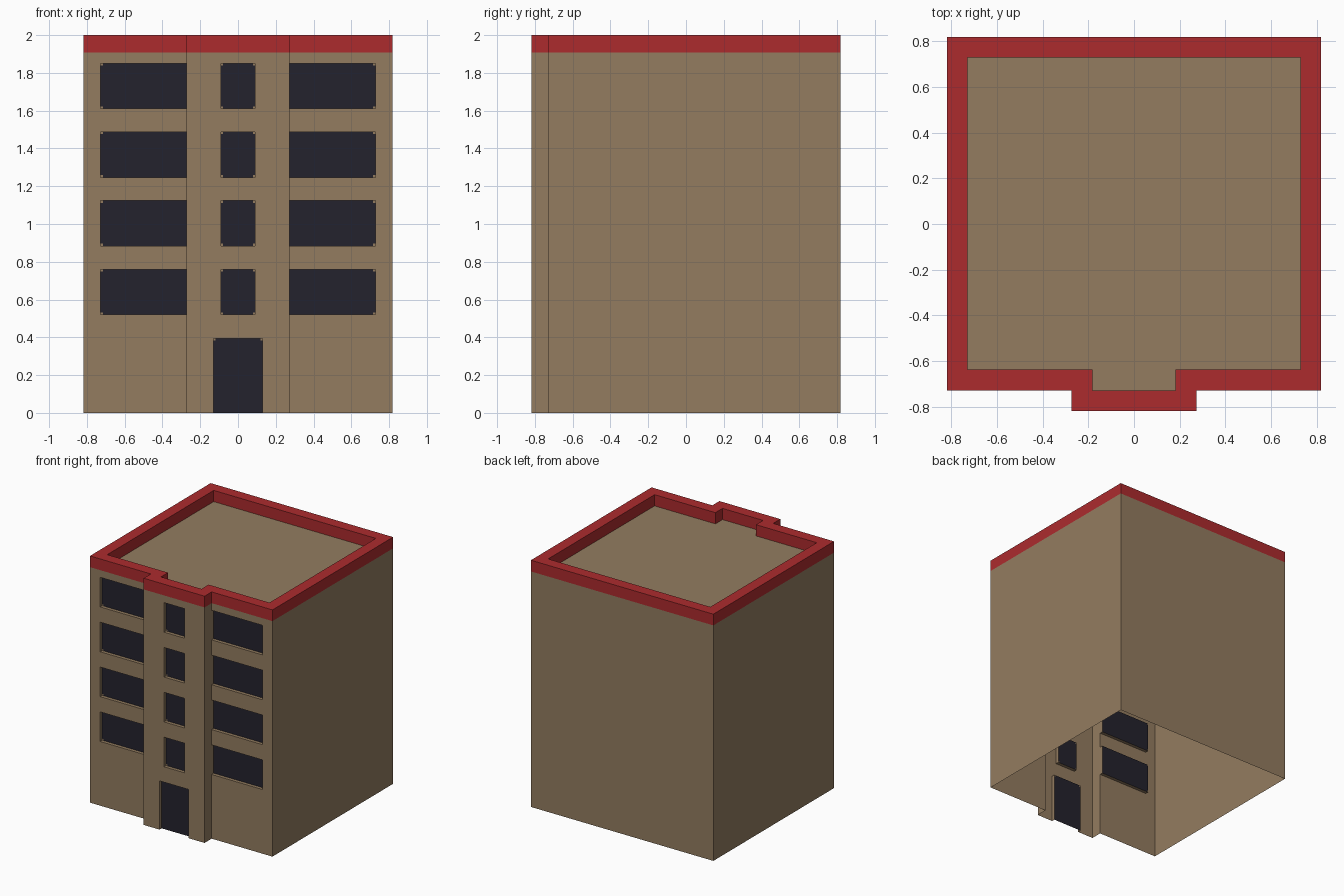
import bpy
import bmesh

if "Cube" in bpy.data.objects:
    bpy.data.objects.remove(bpy.data.objects["Cube"])


def material(name, rgb):
    m = bpy.data.materials.new(name)
    m.diffuse_color = (*rgb, 1)
    m.use_nodes = True
    m.node_tree.nodes["Principled BSDF"].inputs["Base Color"].default_value = m.diffuse_color
    return m


TAN = material("tan wall", (0.292, 0.202, 0.117))
RED = material("red trim", (0.413, 0.024, 0.027))
DARK = material("dark glass", (0.017, 0.016, 0.026))

U = 1 / 11                 # building module
EAVE, TOP = 21 * U, 22 * U
DEPTH = 0.027              # recess of windows and door
DOT = 0.012                # small tan corner blocks of each pane


def make(name, polys, mat):
    """Object from a list of polygons, each a list of points."""
    bm = bmesh.new()
    for p in polys:
        bm.faces.new([bm.verts.new(v) for v in p])
    bmesh.ops.remove_doubles(bm, verts=bm.verts, dist=1e-5)
    mesh = bpy.data.meshes.new(name)
    bm.to_mesh(mesh)
    bm.free()
    mesh.materials.append(mat)
    ob = bpy.data.objects.new(name, mesh)
    bpy.context.collection.objects.link(ob)
    return ob


def strip(a, b, z0, z1):
    return [(*a, z0), (*b, z0), (*b, z1), (*a, z1)]


def panel(x0, x1, z0, z1, y):
    return strip((x0, y), (x1, y), z0, z1)


def mirrored_outline(half):
    """Counter-clockwise footprint from its right half, front to back."""
    right = [(x * U, y * U) for x, y in half]
    left = [(-x, y) for x, y in right]
    return right + left[::-1]


def facade(name, x0, x1, y, openings):
    """Front wall sheet with recessed openings and their reveals."""
    xs = sorted({x0, x1, *(v for o in openings for v in o[:2])})
    zs = sorted({0, EAVE, *(v for o in openings for v in o[2:])})
    polys = []
    for a, b in zip(xs, xs[1:]):
        for c, d in zip(zs, zs[1:]):
            mx, mz = (a + b) / 2, (c + d) / 2
            if not any(o[0] < mx < o[1] and o[2] < mz < o[3] for o in openings):
                polys.append(panel(a, b, c, d, y))
    for a, b, c, d in openings:
        ring = [(a, c), (b, c), (b, d), (a, d)]
        for i in range(4):
            if i == 0 and c == 0:      # the door has no sill
                continue
            (px, pz), (qx, qz) = ring[i], ring[(i + 1) % 4]
            polys.append([(px, y, pz), (qx, y, pz if pz == qz else qz),
                          (qx, y + DEPTH, qz), (px, y + DEPTH, pz)])
    make(name, polys, TAN)


def panes(name, y, openings):
    """Dark panes with tiny tan corner blocks."""
    polys, tan_flags = [], []
    for a, b, c, d in openings:
        xs, zs = [a, a + DOT, b - DOT, b], [c, c + DOT, d - DOT, d]
        for i in range(3):
            for j in range(3):
                polys.append(panel(xs[i], xs[i + 1], zs[j], zs[j + 1], y + DEPTH))
                hidden = abs((xs[i] + xs[i + 1]) / 2) - 3 * U
                tan_flags.append(i != 1 and j != 1 and zs[j] > 0
                                 and abs(hidden) > DOT)
    ob = make(name, polys, DARK)
    ob.data.materials.append(TAN)
    for face, flag in zip(ob.data.polygons, tan_flags):
        face.material_index = int(flag)


# Footprints of the outside and of the roof well
outer = mirrored_outline([(3, -9), (3, -8), (9, -8), (9, 9)])
inner = mirrored_outline([(2, -8), (2, -7), (8, -7), (8, 8)])
edges = [(i, (i + 1) % 8) for i in range(8)]

# Side and back walls, and the short returns of the entrance bay
make("side_and_back_walls",
     [strip(outer[i], outer[j], 0, EAVE) for i, j in edges if i not in (1, 5, 7)], TAN)

# Front walls, windows and door
rows = [(0.52 + k * 4 * U, 0.76 + k * 4 * U) for k in range(4)]
bay_windows = [(-U, U, *r) for r in rows]
door = (-0.13, 0.13, 0, 0.395)
facade("entrance_bay_wall", -3 * U, 3 * U, -9 * U, bay_windows + [door])
panes("entrance_bay_windows", -9 * U, bay_windows)
panes("door", -9 * U, [door])
for side, x0, x1, w0, w1 in (("left", -9, -3, -8, -3), ("right", 3, 9, 3, 8)):
    wins = [(w0 * U, w1 * U, *r) for r in rows]
    facade(side + "_front_wall", x0 * U, x1 * U, -8 * U, wins)
    panes(side + "_windows", -8 * U, wins)

# Red parapet: outer band, flat top and inner face
parapet = []
for i, j in edges:
    parapet.append(strip(outer[i], outer[j], EAVE, TOP))
    parapet.append([(*outer[i], TOP), (*outer[j], TOP), (*inner[j], TOP), (*inner[i], TOP)])
    parapet.append(strip(inner[j], inner[i], EAVE, TOP))
make("parapet", parapet, RED)

# Flat roof
make("roof", [[(*p, EAVE) for p in inner]], TAN)
